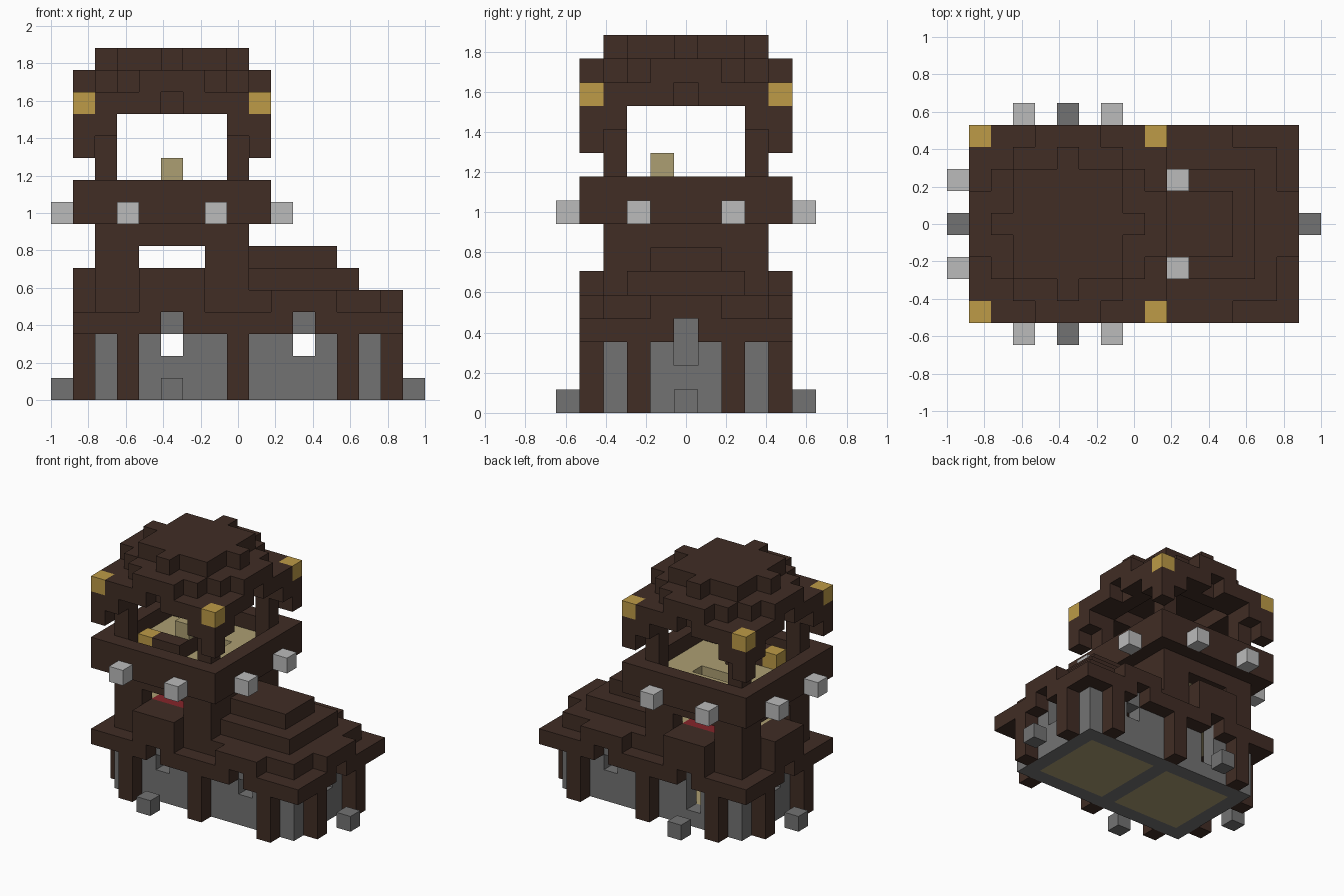
import bpy, bmesh, math
from mathutils import Vector

if "Cube" in bpy.data.objects:
    bpy.data.objects.remove(bpy.data.objects["Cube"])

U = 2 / 17                                  # block size
ORIGIN = Vector((-1, -5.5 * U, 0))


def material(name, rgb):
    m = bpy.data.materials.new(name)
    m.use_nodes = True
    m.diffuse_color = (*rgb, 1)
    m.node_tree.nodes["Principled BSDF"].inputs["Base Color"].default_value = (*rgb, 1)
    return m


BROWN = material("dark brown wood", (0.052, 0.026, 0.018))
STONE = material("grey stone", (0.171, 0.171, 0.171))
LIGHT = material("light grey", (0.497, 0.497, 0.497))
GOLD = material("gold", (0.508, 0.328, 0.063))
TAN = material("tan planks", (0.413, 0.342, 0.168))
RED = material("red carpet", (0.24, 0.018, 0.023))

blocks = {}                                 # block position -> part name
colours = {}                                # part name -> material


def cells(x, y, z):
    """All blocks in inclusive ranges; a single number is one block."""
    r = [range(v, v + 1) if isinstance(v, int) else range(v[0], v[1] + 1) for v in (x, y, z)]
    return [(i, j, k) for i in r[0] for j in r[1] for k in r[2]]


def fill(part, mat, x, y, z):
    colours[part] = mat
    for c in cells(x, y, z):
        blocks[c] = part


def carve(x, y, z):
    for c in cells(x, y, z):
        blocks.pop(c, None)


def ring(part, mat, x, y, z):
    """A one block thick wall around a rectangle."""
    for side in x:
        fill(part, mat, side, y, z)
    for side in y:
        fill(part, mat, x, side, z)


# Stone ground floor with plank floors and a dividing wall
fill("ground_floor", TAN, (3, 13), (3, 7), 0)
ring("stone_wall", STONE, (2, 14), (2, 8), (0, 3))
fill("dividing_wall", STONE, 8, (3, 7), (0, 3))
for x in (5, 11):
    for y in (2, 8):
        carve(x, y, 2)
carve(5, 8, (1, 3))                         # back doorway
for x in (2, 14):
    carve(x, 5, (2, 3))

# Timber posts around the walls
for y in (1, 9):
    for x in (3, 8, 13):
        fill("post", BROWN, x, y, (0, 2))
for x in (1, 15):
    for y in (3, 7):
        fill("post", BROWN, x, y, (0, 2))

# Stepping stones
for x, y in ((0, 5), (16, 5), (5, 0), (5, 10)):
    fill("stepping_stone", STONE, x, y, 0)

# Lower eaves with notches above the windows
ring("lower_eaves", BROWN, (1, 15), (1, 9), 3)
for y in (1, 9):
    carve(5, y, 3)
    carve(11, y, 3)
for x in (1, 15):
    carve(x, 5, 3)

# Stepped roof of the low wing
fill("wing_roof", BROWN, (9, 14), (2, 8), 4)
fill("wing_roof", BROWN, (10, 12), (1, 9), 4)
fill("wing_roof", BROWN, 15, (4, 6), 4)
fill("wing_roof", BROWN, (9, 13), (3, 7), 5)
fill("wing_roof", BROWN, (9, 12), (4, 6), 6)

# Tower walls with windows, sill boxes and inner floor
fill("tower_floor", TAN, (3, 7), (3, 7), (4, 5))
fill("carpet", RED, (4, 6), (3, 7), 5)
ring("tower_wall", BROWN, (2, 8), (2, 8), (4, 7))
for y in (2, 8):
    carve((4, 6), y, 6)
carve(2, (4, 6), 6)
for y in (1, 9):
    fill("sill_box", BROWN, (4, 6), y, (4, 5))
fill("sill_box", BROWN, 1, (4, 6), (4, 5))

# Lookout platform with parapet and lamps
fill("lookout_floor", TAN, (3, 7), (3, 7), 7)
fill("lookout_floor", TAN, (2, 8), (2, 8), 8)
carve((4, 6), 6, 8)
ring("parapet", BROWN, (1, 9), (1, 9), (8, 9))
for a in (3, 7):
    for b in (0, 10):
        fill("lamp", LIGHT, a, b, 8)
        fill("lamp", LIGHT, b, a, 8)

# Furniture on the lookout
fill("gold_block", GOLD, 3, 3, 9)
fill("table", BROWN, (4, 5), 3, 9)
fill("table", BROWN, 5, 4, 9)
fill("table_top", TAN, 5, 4, 10)

# Upper eaves, corner pillars, brackets and gold corners
ring("upper_eaves", BROWN, (1, 9), (1, 9), 13)
ring("upper_eaves", BROWN, (2, 8), (2, 8), 13)
for v in (1, 9):
    carve(v, 5, 13)
    carve(5, v, 13)
for x, ix in ((1, 2), (9, 8)):
    for y, iy in ((1, 2), (9, 8)):
        fill("corner_pillar", BROWN, ix, iy, (9, 12))
        fill("corner_bracket", BROWN, x, y, (11, 12))
        fill("corner_bracket", BROWN, ix, y, 12)
        fill("corner_bracket", BROWN, x, iy, 12)
        fill("gold_corner", GOLD, x, y, 13)

# Stepped tower roof
for z, half, tip, reach in ((14, 3, 1, 4), (15, 2, 0, 3)):
    body, narrow, wide = ((5 - n, 5 + n) for n in (half, tip, reach))
    fill("tower_roof", BROWN, body, body, z)
    if z == 14:
        for x in body:
            for y in body:
                carve(x, y, z)
    fill("tower_roof", BROWN, narrow, wide, z)
    fill("tower_roof", BROWN, wide, narrow, z)


def build(part):
    """Make one object from the outward faces of a part's blocks."""
    bm = bmesh.new()
    for c in [c for c, p in blocks.items() if p == part]:
        for axis in range(3):
            for s in (-1, 1):
                n = Vector((0, 0, 0))
                n[axis] = s
                if tuple(int(a + b) for a, b in zip(c, n)) in blocks:
                    continue
                u = Vector((0, 0, 0))
                u[(axis + 1) % 3] = 0.5
                v = n.cross(u)
                mid = Vector(c) + Vector((0.5, 0.5, 0.5)) + n / 2
                bm.faces.new([bm.verts.new(ORIGIN + U * (mid + q))
                              for q in (-u - v, u - v, u + v, v - u)])
    bmesh.ops.remove_doubles(bm, verts=bm.verts, dist=U / 100)
    bmesh.ops.dissolve_limit(bm, angle_limit=math.radians(1), verts=bm.verts, edges=bm.edges)
    mesh = bpy.data.meshes.new(part)
    bm.to_mesh(mesh)
    bm.free()
    mesh.materials.append(colours[part])
    bpy.context.collection.objects.link(bpy.data.objects.new(part, mesh))


for part in colours:
    build(part)
